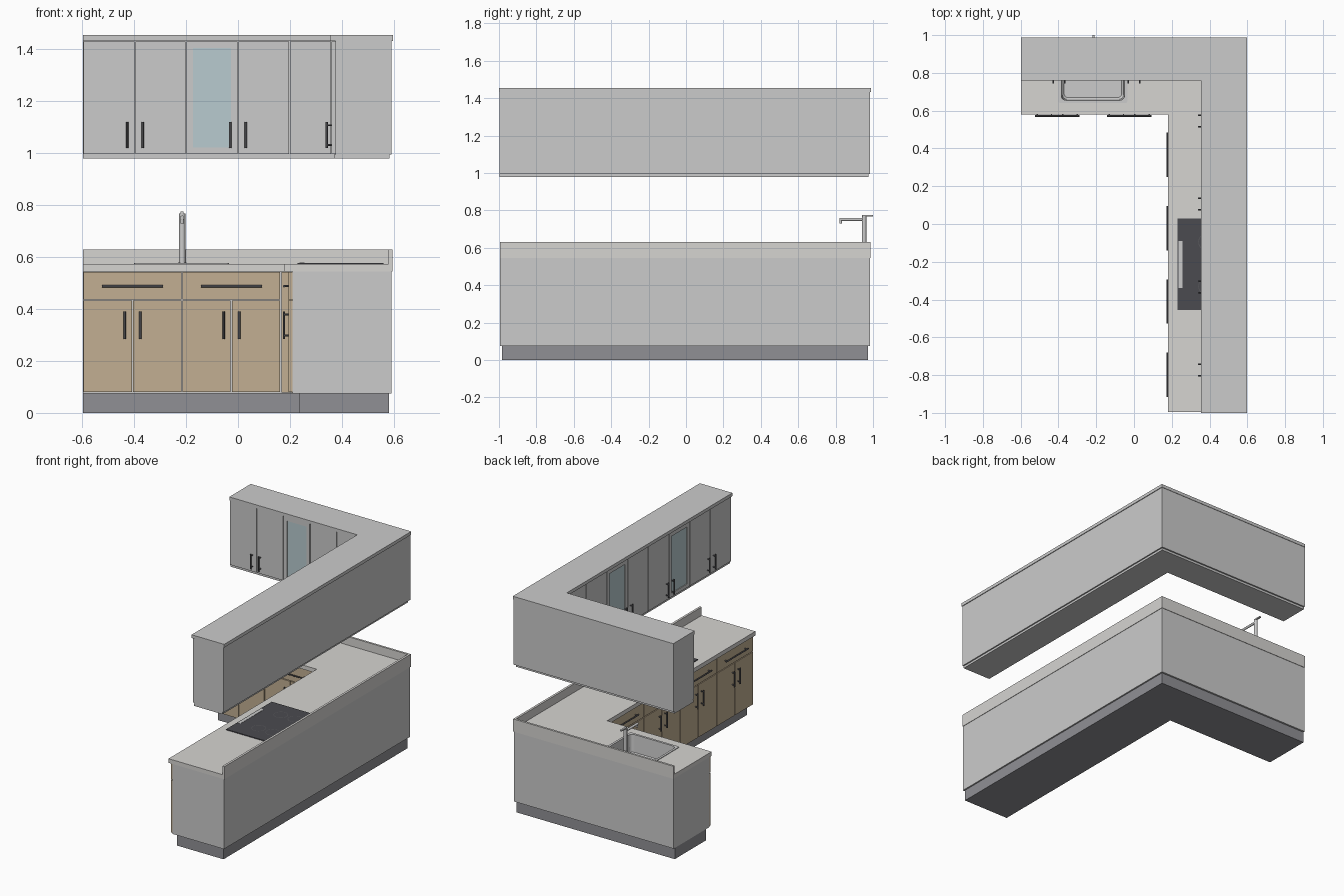
import bpy, bmesh, math
from mathutils import Vector

if "Cube" in bpy.data.objects:
    bpy.data.objects.remove(bpy.data.objects["Cube"])


def material(name, r, g, b):
    m = bpy.data.materials.new(name)
    m.diffuse_color = (r, g, b, 1)
    m.use_nodes = True
    m.node_tree.nodes["Principled BSDF"].inputs["Base Color"].default_value = m.diffuse_color
    return m


WOOD = material("wood", 0.54, 0.43, 0.29)
STONE = material("stone", 0.67, 0.66, 0.64)
KICK = material("kick", 0.28, 0.28, 0.30)
DARK = material("dark_metal", 0.10, 0.10, 0.11)
BLACK = material("cooktop_glass", 0.07, 0.07, 0.08)
GLASS = material("glass", 0.48, 0.60, 0.63)


def finish(bm, name, mat=None):
    bmesh.ops.recalc_face_normals(bm, faces=bm.faces)
    me = bpy.data.meshes.new(name)
    bm.to_mesh(me)
    bm.free()
    ob = bpy.data.objects.new(name, me)
    bpy.context.collection.objects.link(ob)
    if mat:
        me.materials.append(mat)
    return ob


def add_box(bm, a, b):
    a, b = Vector(a), Vector(b)
    verts = bmesh.ops.create_cube(bm, size=1)["verts"]
    for v in verts:
        v.co = Vector((a[i] + b[i]) / 2 + v.co[i] * abs(b[i] - a[i]) for i in range(3))


def box(name, a, b, mat=None):
    bm = bmesh.new()
    add_box(bm, a, b)
    return finish(bm, name, mat)


def add_rod(bm, a, b, r, sides=12):
    a, b = Vector(a), Vector(b)
    verts = bmesh.ops.create_cone(bm, cap_ends=True, segments=sides, radius1=r,
                                  radius2=r, depth=(b - a).length)["verts"]
    q = Vector((0, 0, 1)).rotation_difference(b - a)
    for v in verts:
        v.co = q @ v.co + (a + b) / 2


def prism(name, pts, z0, z1, mat=None):
    bm = bmesh.new()
    face = bm.faces.new([bm.verts.new((x, y, z0)) for x, y in pts])
    top = bmesh.ops.extrude_face_region(bm, geom=[face])["geom"]
    for v in top:
        if isinstance(v, bmesh.types.BMVert):
            v.co.z = z1
    return finish(bm, name, mat)


def ell(name, xi, yi, xo, yo, yf, z0, z1, mat=None):
    """L-shaped slab: (xi, yi) inner corner, (xo, yo) outer corner, yf front end."""
    return prism(name, [(-0.597, yi), (xi, yi), (xi, yf), (xo, yf), (xo, yo), (-0.597, yo)],
                 z0, z1, mat)


def rounded(x0, x1, y0, y1, r, n=5):
    pts = []
    for cx, cy, start in ((x1 - r, y1 - r, 0), (x0 + r, y1 - r, 90),
                          (x0 + r, y0 + r, 180), (x1 - r, y0 + r, 270)):
        for i in range(n + 1):
            t = math.radians(start + 90 * i / n)
            pts.append((cx + r * math.cos(t), cy + r * math.sin(t)))
    return pts


# Position on a cabinet front: u along the run, d out from the face
def on_back(face):
    return lambda u, d, z: (u, face - d, z)


def on_side(face):
    return lambda u, d, z: (face - d, u, z)


GAP, THICK = 0.0025, 0.015


def door(name, pt, u0, u1, z0, z1, mat=None, glass=False):
    u0, u1, z0, z1 = u0 + GAP, u1 - GAP, z0 + GAP, z1 - GAP
    if not glass:
        return box(name, pt(u0, 0, z0), pt(u1, -THICK, z1), mat)
    w = 0.025
    bm = bmesh.new()
    for a, b, c, d in ((u0, u0 + w, z0, z1), (u1 - w, u1, z0, z1),
                       (u0 + w, u1 - w, z0, z0 + w), (u0 + w, u1 - w, z1 - w, z1)):
        add_box(bm, pt(a, 0, c), pt(b, -THICK, d))
    finish(bm, name + "_frame", mat)
    box(name + "_pane", pt(u0 + w, -0.005, z0 + w), pt(u1 - w, -0.010, z1 - w), GLASS)


def handle(name, pt, u, z, length, upright):
    out, r, h = 0.018, 0.0045, length / 2
    at = (lambda s, d: pt(u, d, z + s)) if upright else (lambda s, d: pt(u + s, d, z))
    bm = bmesh.new()
    add_rod(bm, at(-h, out), at(h, out), r)
    for s in (-h + 0.012, h - 0.012):
        add_rod(bm, at(s, -0.001), at(s, out), r * 0.8)
    ob = finish(bm, name, DARK)
    bpy.context.view_layer.objects.active = ob
    ob.select_set(True)
    bpy.ops.object.shade_smooth_by_angle()
    ob.select_set(False)


# Base carcass, plinth, worktop, splashback
body = ell("base_carcass", 0.21, 0.605, 0.592, 0.984, -0.995, 0.075, 0.545)
ell("toe_kick", 0.235, 0.64, 0.582, 0.972, -0.985, 0, 0.075, KICK)
top = ell("worktop", 0.18, 0.58, 0.595, 0.987, -0.995, 0.545, 0.573, STONE)
prism("splashback", [(-0.597, 0.973), (0.58, 0.973), (0.58, -0.995), (0.595, -0.995),
                     (0.595, 0.987), (-0.597, 0.987)], 0.573, 0.63, STONE)

# Base drawers with a door pair below each
back, side = on_back(0.59), on_side(0.195)
for run, pt, start, width, count in (("back", back, -0.597, 0.381, 2),
                                     ("side", side, -0.993, 0.3885, 4)):
    for i in range(count):
        a, b = start + i * width, start + (i + 1) * width
        mid = (a + b) / 2
        door(f"{run}_drawer_{i}", pt, a, b, 0.435, 0.545, WOOD)
        handle(f"{run}_drawer_handle_{i}", pt, mid, 0.488, 0.235, False)
        for s, (u0, u1) in ((-1, (a, mid)), (1, (mid, b))):
            door(f"{run}_base_door_{i}_{s}", pt, u0, u1, 0.077, 0.435, WOOD)
            handle(f"{run}_base_handle_{i}_{s}", pt, mid + s * 0.03, 0.338, 0.105, True)
box("back_filler", (0.167, 0.59, 0.079), (0.21, 0.605, 0.543), WOOD)
box("side_filler", (0.195, 0.563, 0.079), (0.21, 0.59, 0.543), WOOD)

# Wall carcass, crown and bottom panel
ell("wall_carcass", 0.375, 0.78, 0.592, 0.985, -0.997, 0.995, 1.433)
ell("crown", 0.355, 0.76, 0.597, 0.988, -1.0, 1.433, 1.455)
ell("bottom_panel", 0.37, 0.775, 0.583, 0.975, -0.997, 0.98, 0.995)

# Wall doors, some glazed
back, side = on_back(0.765), on_side(0.36)
edges = [-0.597, -0.397, -0.2, 0, 0.198, 0.36]
for i in range(5):
    door(f"back_wall_door_{i}", back, edges[i], edges[i + 1], 0.995, 1.433, glass=(i == 2))
for i, u in enumerate((-0.427, -0.367, -0.03, 0.03)):
    handle(f"back_wall_handle_{i}", back, u, 1.07, 0.1, True)
w = (0.765 + 0.993) / 8
for i in range(8):
    a = -0.993 + i * w
    door(f"side_wall_door_{i}", side, a, a + w, 0.995, 1.433, glass=i in (2, 5))
    handle(f"side_wall_handle_{i}", side, a + (w - 0.03 if i % 2 == 0 else 0.03), 1.07, 0.1, True)

# Sink opening cut through worktop and carcass
cutter = prism("sink_cutter", rounded(-0.388, -0.047, 0.652, 0.893, 0.025), 0.43, 0.7)
cutter.hide_render = True
for ob in (body, top):
    mod = ob.modifiers.new("sink_hole", "BOOLEAN")
    mod.operation, mod.object, mod.solver = "DIFFERENCE", cutter, "EXACT"
    bpy.context.view_layer.objects.active = ob
    bpy.ops.object.modifier_apply(modifier=mod.name)
bpy.data.objects.remove(cutter)

# Sink: rim and basin as stacked rounded rings
bm = bmesh.new()
rings = []
for inset, z, r in ((0, 0.573, 0.012), (0, 0.577, 0.012), (0.015, 0.577, 0.025),
                    (0.02, 0.46, 0.025), (0.03, 0.448, 0.02)):
    pts = rounded(-0.4 + inset, -0.035 - inset, 0.64 + inset, 0.905 - inset, r)
    rings.append([bm.verts.new((x, y, z)) for x, y in pts])
for lo, hi in zip(rings, rings[1:]):
    for i in range(len(lo)):
        j = (i + 1) % len(lo)
        bm.faces.new((lo[i], lo[j], hi[j], hi[i]))
bm.faces.new(rings[-1])
finish(bm, "sink")

# Faucet: post, spout, nozzle, lever
bm = bmesh.new()
X = -0.215
add_rod(bm, (X, 0.952, 0.573), (X, 0.952, 0.58), 0.017, 24)
add_rod(bm, (X, 0.952, 0.573), (X, 0.952, 0.768), 0.012, 24)
add_rod(bm, (X, 0.952, 0.752), (X, 0.82, 0.752), 0.008, 16)
add_rod(bm, (X, 0.827, 0.752), (X, 0.827, 0.73), 0.007, 16)
add_box(bm, (X - 0.006, 0.942, 0.768), (X + 0.006, 1.0, 0.776))
faucet = finish(bm, "faucet")
bpy.context.view_layer.objects.active = faucet
faucet.select_set(True)
bpy.ops.object.shade_smooth_by_angle()

# Cooktop, control strip and burner rings
box("cooktop", (0.23, -0.455, 0.573), (0.56, 0.03, 0.578), BLACK)
box("control_strip", (0.236, -0.34, 0.578), (0.256, -0.09, 0.5795))
for i, (x, y) in enumerate(((0.385, -0.095), (0.385, -0.33), (0.49, -0.095), (0.49, -0.33))):
    bm = bmesh.new()
    ring = [[bm.verts.new((x + r * math.cos(k * math.pi / 16), y + r * math.sin(k * math.pi / 16), 0.579))
             for k in range(32)] for r in (0.045, 0.041)]
    for k in range(32):
        j = (k + 1) % 32
        bm.faces.new((ring[0][k], ring[0][j], ring[1][j], ring[1][k]))
    finish(bm, f"burner_ring_{i}", DARK)
